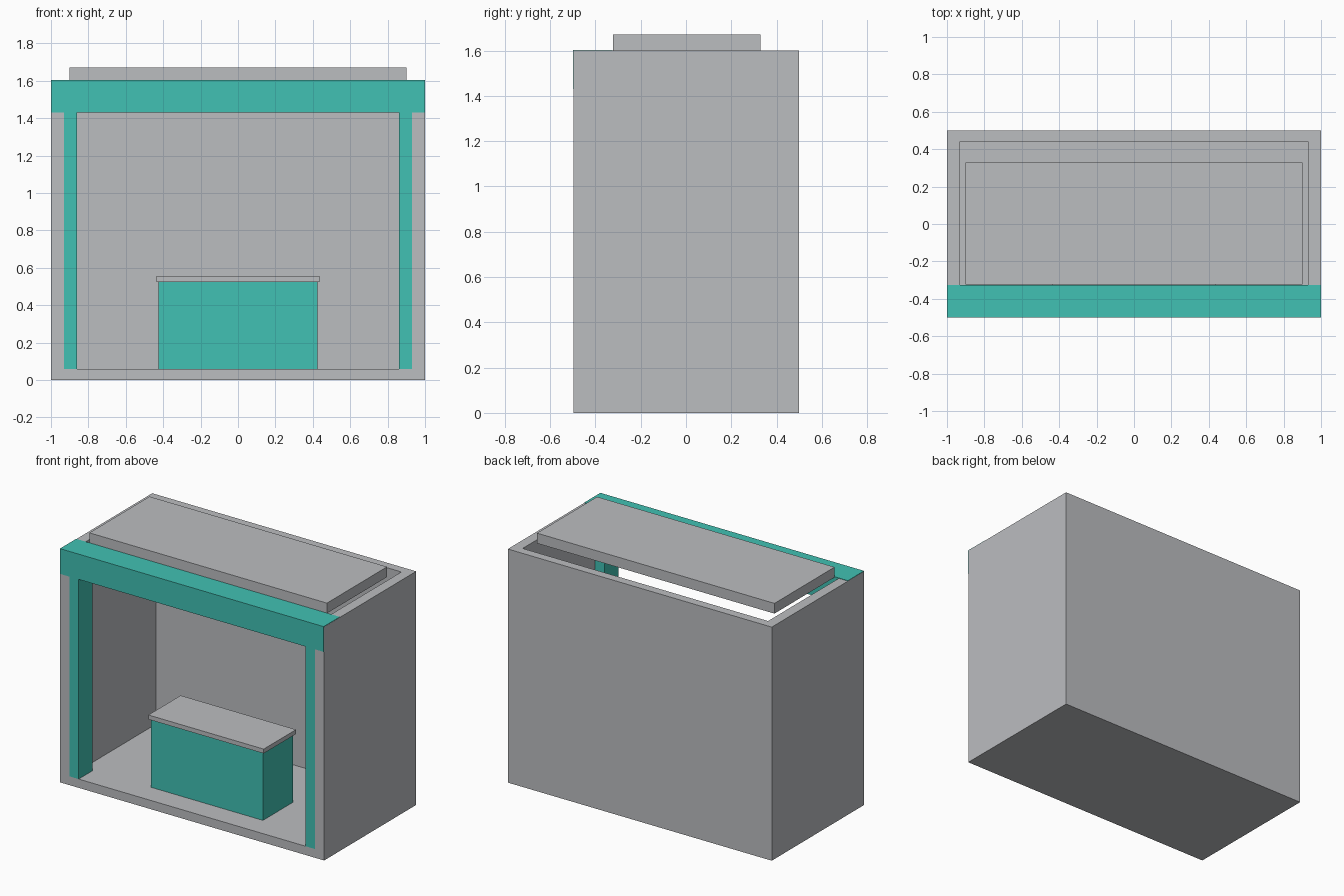
import bpy
from mathutils import Vector

default = bpy.data.objects.get("Cube")
if default:
    bpy.data.objects.remove(default, do_unlink=True)


def make_material(name, rgb):
    mat = bpy.data.materials.new(name)
    mat.use_nodes = True
    color = (*rgb, 1.0)
    mat.diffuse_color = color
    mat.node_tree.nodes["Principled BSDF"].inputs["Base Color"].default_value = color
    return mat


def box(name, x, y, z, mat):
    """Box spanning the given (low, high) range on each axis."""
    low, high = Vector((x[0], y[0], z[0])), Vector((x[1], y[1], z[1]))
    bpy.ops.mesh.primitive_cube_add(size=1, location=(low + high) / 2)
    obj = bpy.context.object
    obj.name = obj.data.name = name
    obj.scale = high - low
    bpy.ops.object.transform_apply(location=False, rotation=False, scale=True)
    obj.data.materials.append(mat)
    return obj


grey = make_material("light grey", (0.50, 0.51, 0.53))
teal = make_material("teal", (0.053, 0.533, 0.451))

# Booth shell: floor, back and side walls, open at the front and top
shell = box("booth_shell", (-1, 1), (-0.496, 0.5), (0, 1.6), grey)
cutter = box("shell_cutter", (-0.93, 0.93), (-1, 0.44), (0.06, 2), grey)
cutter.hide_render = True
cut = shell.modifiers.new("hollow", "BOOLEAN")
cut.operation = "DIFFERENCE"
cut.solver = "EXACT"
cut.object = cutter
bpy.context.view_layer.objects.active = shell
bpy.ops.object.modifier_apply(modifier=cut.name)
bpy.data.objects.remove(cutter, do_unlink=True)

# Front posts against the side walls
for side, sign in (("left", 1), ("right", -1)):
    x = sorted((sign * 0.86, sign * 0.93))
    box(side + "_post", x, (-0.496, -0.345), (0.06, 1.44), teal)

# Fascia beam across the front
box("fascia", (-0.999, 0.999), (-0.5, -0.325), (1.43, 1.603), teal)

# Raised roof panel
box("roof_panel", (-0.9, 0.9), (-0.323, 0.328), (1.6, 1.67), grey)

# Counter with an overhanging top
box("counter", (-0.425, 0.425), (-0.337, -0.01), (0.06, 0.525), teal)
box("counter_top", (-0.437, 0.437), (-0.346, 0.004), (0.525, 0.555), grey)
